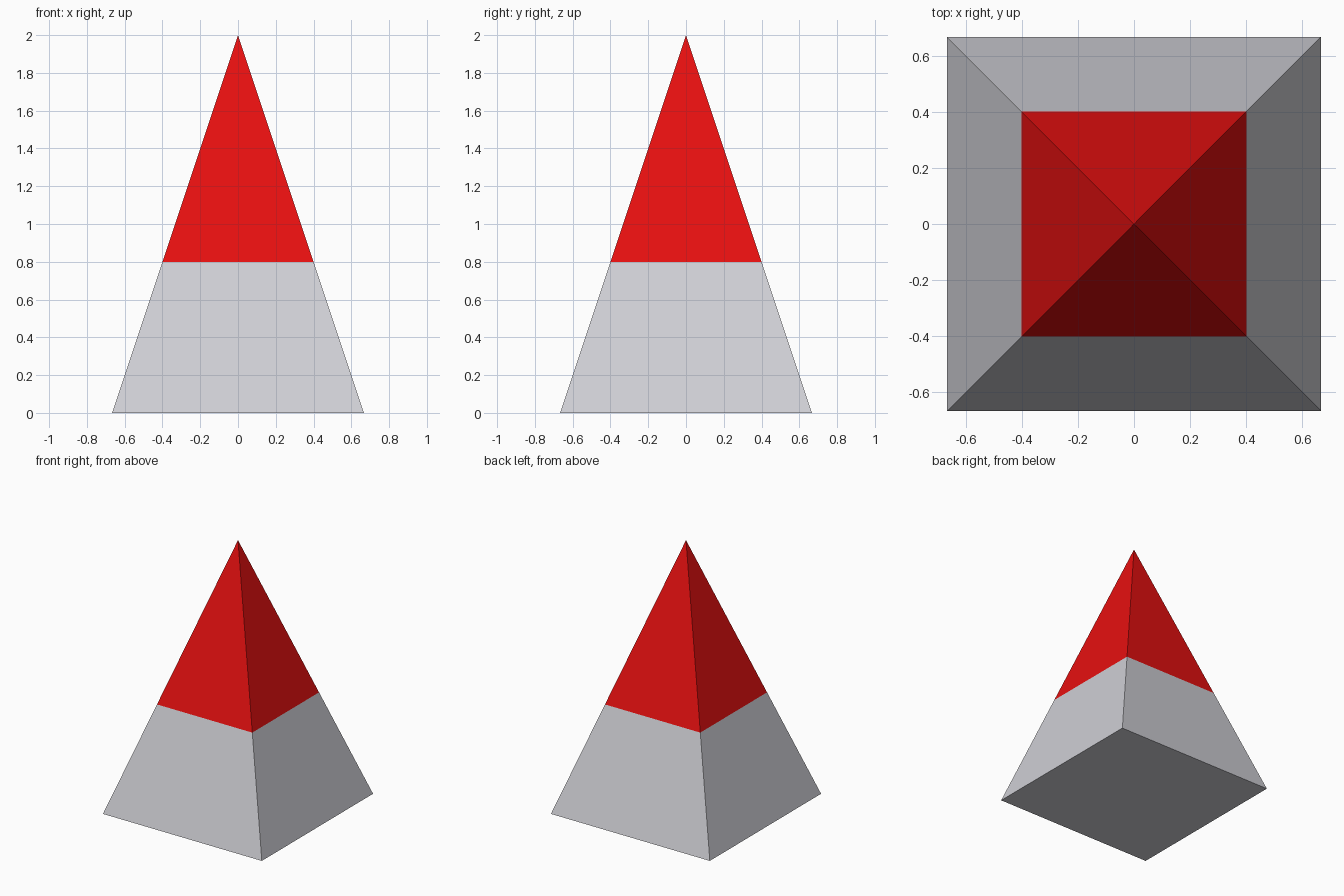
import bpy, bmesh, math
from mathutils import Matrix

if "Cube" in bpy.data.objects:
    bpy.data.objects.remove(bpy.data.objects["Cube"])

HEIGHT, HALF, SPLIT = 2.0, 0.6667, 0.8


def material(name, color):
    m = bpy.data.materials.new(name)
    m.diffuse_color = (*color, 1.0)
    m.use_nodes = True
    m.node_tree.nodes["Principled BSDF"].inputs["Base Color"].default_value = m.diffuse_color
    return m


# Four-sided pyramid standing on z = 0, sides facing the axes
bm = bmesh.new()
place = Matrix.Translation((0, 0, HEIGHT / 2)) @ Matrix.Rotation(math.pi / 4, 4, 'Z')
bmesh.ops.create_cone(bm, cap_ends=True, segments=4, radius1=HALF * math.sqrt(2),
                      radius2=0, depth=HEIGHT, matrix=place)
bmesh.ops.remove_doubles(bm, verts=bm.verts[:], dist=1e-4)

# Cut the sides where the colour changes
bmesh.ops.bisect_plane(bm, geom=bm.verts[:] + bm.edges[:] + bm.faces[:],
                       plane_co=(0, 0, SPLIT), plane_no=(0, 0, 1))
bmesh.ops.recalc_face_normals(bm, faces=bm.faces[:])

# Red tip above the cut, grey below
for f in bm.faces:
    f.material_index = int(f.calc_center_median().z > SPLIT)
    f.smooth = False

mesh = bpy.data.meshes.new("pyramid")
bm.to_mesh(mesh)
bm.free()
mesh.materials.append(material("light grey", (0.63, 0.63, 0.67)))
mesh.materials.append(material("red", (0.8, 0.005, 0.005)))
bpy.context.collection.objects.link(bpy.data.objects.new("pyramid", mesh))
